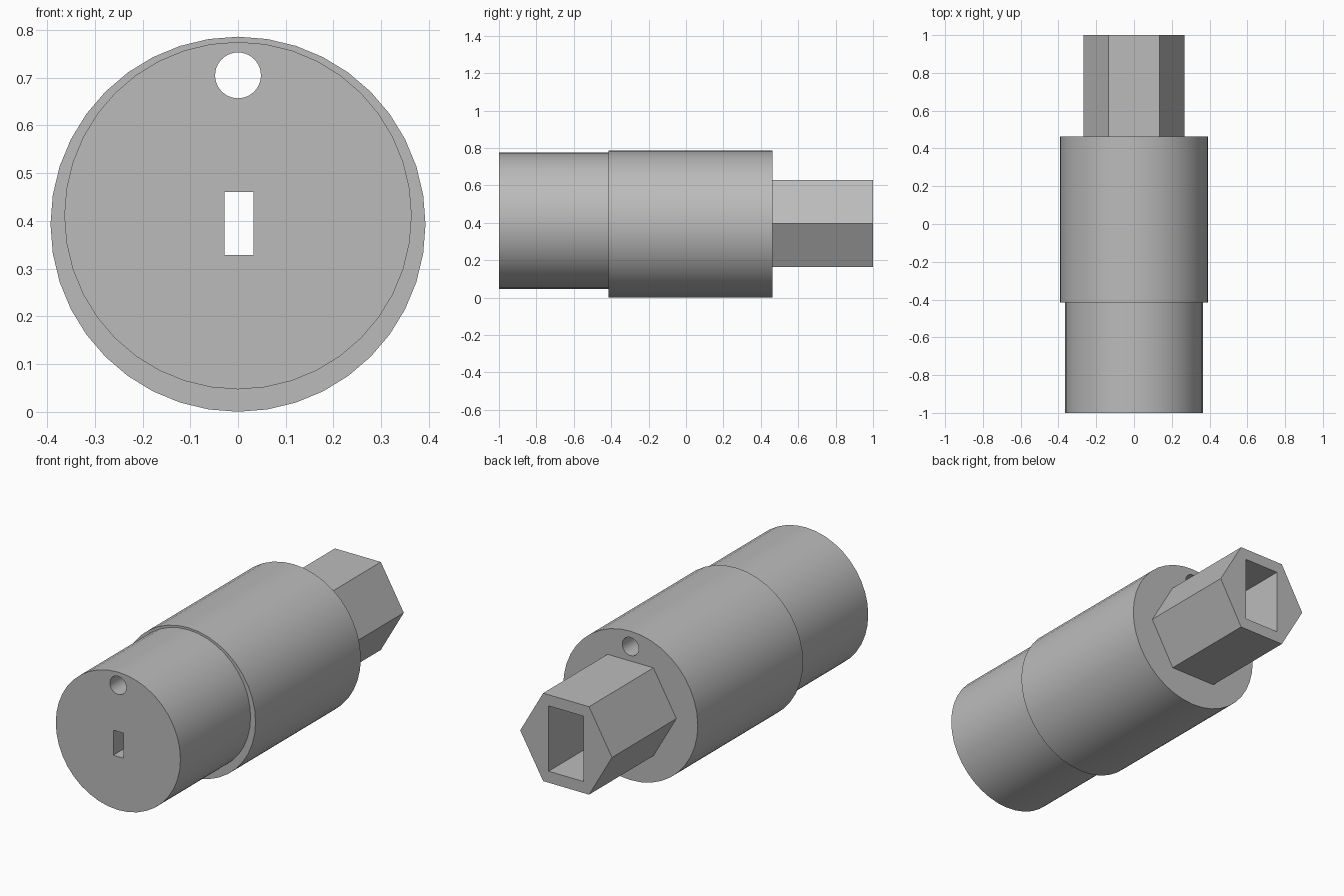
import bpy
from math import pi

default = bpy.data.objects.get("Cube")
if default:
    bpy.data.objects.remove(default, do_unlink=True)

grey = bpy.data.materials.new("plain grey")
grey.use_nodes = True
colour = (0.5, 0.5, 0.5, 1)
grey.diffuse_color = colour
grey.node_tree.nodes["Principled BSDF"].inputs["Base Color"].default_value = colour


def finish(name):
    obj = bpy.context.object
    obj.name = name
    bpy.ops.object.transform_apply(location=True, rotation=True, scale=True)
    obj.data.materials.append(grey)
    return obj


def prism(name, sides, radius, y0, y1, z, turn=0):
    """Regular prism lying along y."""
    bpy.ops.mesh.primitive_cylinder_add(
        vertices=sides, radius=radius, depth=y1 - y0,
        location=(0, (y0 + y1) / 2, z), rotation=(pi / 2, 0, 0))
    obj = bpy.context.object
    obj.rotation_mode = 'XYZ'
    obj.rotation_euler = (pi / 2, turn, 0)
    return finish(name)


def block(name, x, width, y0, y1, z, height):
    bpy.ops.mesh.primitive_cube_add(size=1, location=(x, (y0 + y1) / 2, z))
    bpy.context.object.scale = (width, y1 - y0, height)
    return finish(name)


# Solid parts: offset front barrel, main barrel, hexagonal drive
front_barrel = prism("front_barrel", 40, 0.364, -1, -0.415, 0.411)
main_barrel = prism("main_barrel", 40, 0.393, -0.415, 0.463, 0.393)
hex_drive = prism("hex_drive", 6, 0.268, 0.463, 1, 0.396, pi / 6)

# Cutters: round through hole, narrow key slot, wide rear pocket
hole = prism("hole_cutter", 40, 0.048, -1.2, 0.7, 0.705)
slot = block("slot_cutter", 0.002, 0.06, -1.2, 0.4, 0.395, 0.132)
pocket = block("pocket_cutter", 0, 0.204, 0.3, 1.2, 0.397, 0.345)

cuts = {front_barrel: (hole, slot),
        main_barrel: (hole, slot, pocket),
        hex_drive: (pocket,)}
for part, cutters in cuts.items():
    bpy.ops.object.select_all(action='DESELECT')
    part.select_set(True)
    bpy.context.view_layer.objects.active = part
    for cutter in cutters:
        mod = part.modifiers.new("cut", 'BOOLEAN')
        mod.operation = 'DIFFERENCE'
        mod.solver = 'EXACT'
        mod.object = cutter
        bpy.ops.object.modifier_apply(modifier=mod.name)
    bpy.ops.object.shade_smooth_by_angle(angle=pi / 6)

for cutter in (hole, slot, pocket):
    bpy.data.objects.remove(cutter, do_unlink=True)
